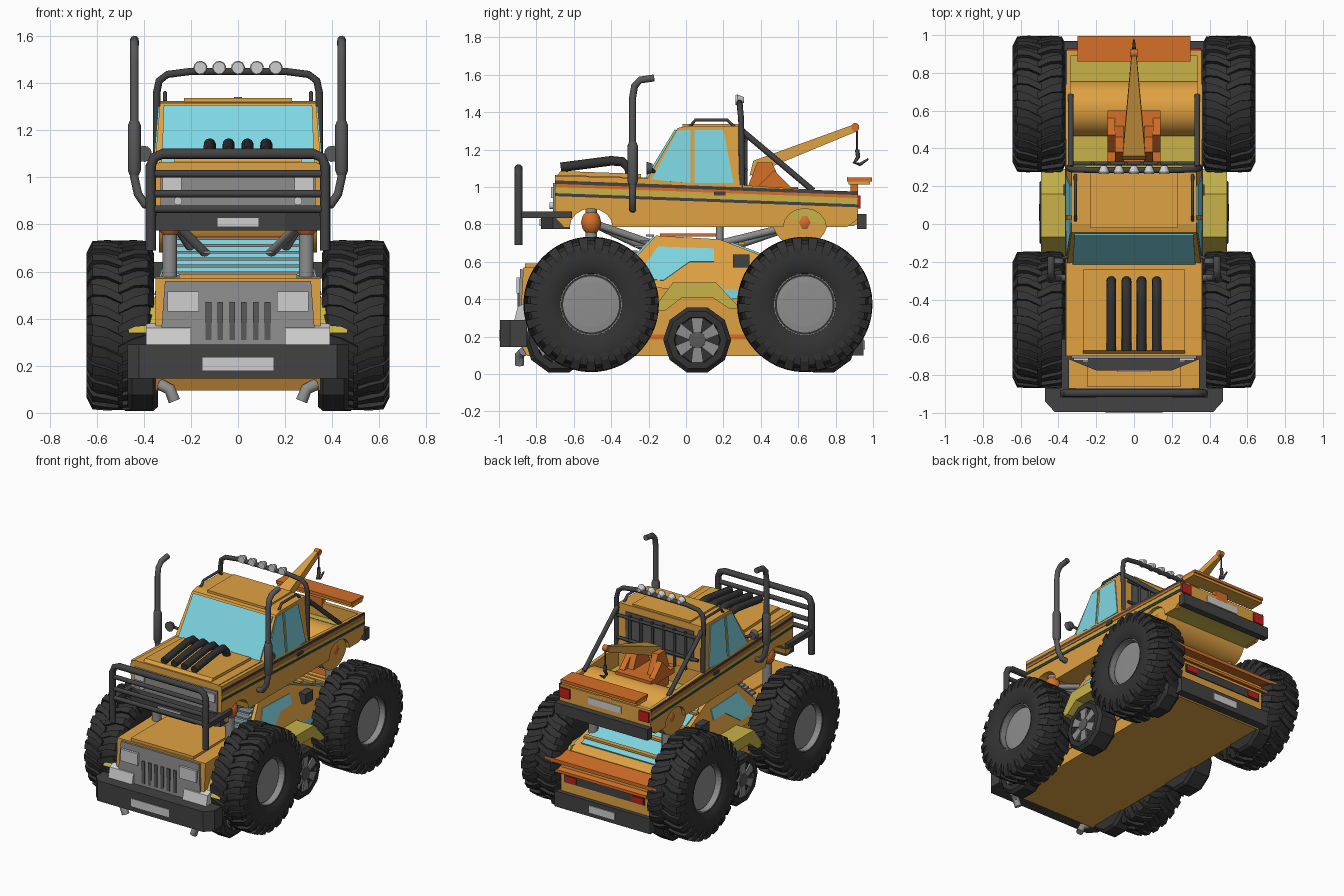
import bpy, bmesh, math
from mathutils import Vector as V

def mat(name, r, g, b):
    m = bpy.data.materials.new(name)
    m.diffuse_color = (r, g, b, 1)
    return m

YEL = mat("amber_paint", .74, .36, .055)
ORA = mat("orange_paint", .66, .16, .022)
OLI = mat("mustard_paint", .58, .45, .065)
GLA = mat("cyan_glass", .21, .68, .77)
DRK = mat("dark_metal", .055, .055, .055)
TYR = mat("tyre_rubber", .032, .032, .032)
EXH = mat("pipe_grey", .10, .10, .10)
GRY = mat("mid_grey", .27, .27, .27)
LGT = mat("light_grey", .62, .62, .62)
RED = mat("red_lamp", .55, .013, .013)

def mesh(name, verts, faces, m, mirror=False, smooth=0):
    me = bpy.data.meshes.new(name)
    me.from_pydata([tuple(v) for v in verts], [], faces)
    bm = bmesh.new(); bm.from_mesh(me)
    bmesh.ops.recalc_face_normals(bm, faces=bm.faces)
    bm.to_mesh(me); bm.free()
    me.materials.append(m)
    if smooth:
        me.shade_smooth()
        me.set_sharp_from_angle(angle=math.radians(smooth))
    o = bpy.data.objects.new(name, me)
    bpy.context.collection.objects.link(o)
    if mirror:
        md = o.modifiers.new("mirror", 'MIRROR')
        md.use_mirror_merge = False
    return o

def loft(name, rings, m, mirror=False, smooth=0):
    n = len(rings[0]); v = [p for r in rings for p in r]
    f = [(k*n+i, k*n+(i+1) % n, (k+1)*n+(i+1) % n, (k+1)*n+i)
         for k in range(len(rings)-1) for i in range(n)]
    f += [tuple(range(n)), tuple(range(len(v)-n, len(v)))]
    return mesh(name, v, f, m, mirror, smooth)

def prism(name, pts, x0, x1, m, mirror=False):
    """Extrude a (y, z) profile along x; x0/x1 may depend on z."""
    g = lambda x, z: x(z) if callable(x) else x
    return loft(name, [[(g(x, z), y, z) for y, z in pts] for x in (x0, x1)], m, mirror)

def box(name, x0, x1, y0, y1, z0, z1, m, mirror=False):
    return prism(name, [(y0, z0), (y1, z0), (y1, z1), (y0, z1)], x0, x1, m, mirror)

def plate(name, pts, m, mirror=False, t=.006):
    p = [V(q) for q in pts]
    n = (p[1]-p[0]).cross(p[2]-p[0]).normalized()*t
    return loft(name, [[q-n for q in p], [q+n for q in p]], m, mirror)

def tube(name, path, r, m, mirror=False, n=10):
    p = [V(q) for q in path]; rings = []
    rr = r if isinstance(r, (list, tuple)) else [r]*len(p)
    for i, q in enumerate(p):
        t = (p[min(i+1, len(p)-1)]-p[max(i-1, 0)]).normalized()
        if i == 0:
            u = t.orthogonal().normalized()
        u = (u - t*u.dot(t)).normalized(); w = t.cross(u)
        rings.append([q+(u*math.cos(a)+w*math.sin(a))*rr[i] for a in [2*math.pi*k/n for k in range(n)]])
    return loft(name, rings, m, mirror, 40)

def lathe(name, prof, cy, cz, n, m, smooth=0):
    return loft(name, [[(x, cy+r*math.sin(2*math.pi*(k+.5)/n), cz+r*math.cos(2*math.pi*(k+.5)/n))
                        for k in range(n)] for x, r in prof], m, True, smooth)

def across(pts):   # path mirrored over x = 0
    return pts + [(-x, y, z) for x, y, z in reversed(pts)]

# Big wheels with slanted lugs
for nm, cy in (("front", -.507), ("rear", .635)):
    cz = .372
    lathe(nm+"_tyre", [(.57, .16), (.62, .165), (.64, .20), (.643, .27), (.625, .325), (.60, .342),
                       (.40, .342), (.375, .325), (.357, .27), (.36, .20), (.38, .16)], cy, cz, 36, TYR, 35)
    lathe(nm+"_rim", [(.40, .15), (.575, .15), (.578, .12), (.58, .05)], cy, cz, 36, GRY)
    lathe(nm+"_rim_ring", [(.565, .166), (.615, .166), (.615, .158), (.565, .158)], cy, cz, 36, GRY)
    v, f = [], []
    for side in (1, -1):
        for k in range(25):
            a0 = 2*math.pi*(k+(.5 if side < 0 else 0))/25
            b = len(v)
            for dx, ro, da, w in ((-.01, .36, 0, .05), (.06, .362, .10, .055), (.118, .358, .13, .07), (.144, .305, .13, .07)):
                for r, s in ((ro-.035, -1), (ro-.035, 1), (ro, 1), (ro, -1)):
                    a = a0+da+s*w
                    v.append((.50+side*dx, cy+r*math.sin(a), cz+r*math.cos(a)))
            for j in range(3):
                f += [(b+4*j+i, b+4*j+(i+1) % 4, b+4*j+4+(i+1) % 4, b+4*j+4+i) for i in range(4)]
            f += [(b, b+1, b+2, b+3), (b+12, b+13, b+14, b+15)]
    mesh(nm+"_tyre_lugs", v, f, TYR, True)
    # Axle, strut and orange ball joint
    tube(nm+"_axle", [(-.42, cy, cz), (.42, cy, cz)], .04, GRY)
    tube(nm+"_strut", [(.29, cy, .45), (.29, cy, .92)], .032, GRY, True)
    tube(nm+"_joint", [(.29, cy, .755), (.29, cy, .775), (.29, cy, .81), (.29, cy, .845), (.29, cy, .865)],
         [.03, .047, .056, .047, .03], ORA, True, 12)
    tube(nm+"_cross_tube", [(-.3, cy, .81), (.3, cy, .81)], .03, GRY)
    s = 1 if cy > 0 else -1
    for i, (xe, ze) in enumerate(((.20, .70), (.12, .66))):
        tube(nm+"_link_%d" % i, [(.27, cy, .81), (xe, s*.19, ze)], .02, GRY, True)

# Small wheels and flares of the lower car
for nm, cy, xo, s in (("mid", .06, .50, 1), ("front_small", -.68, .47, .8), ("rear_small", .735, .47, .8)):
    lathe(nm+"_wheel", [(.34, .12), (.34, .165), (.36, .182), (xo-.02, .182), (xo, .16), (xo, .125), (xo-.02, .12)],
          cy, .182, 10, TYR)
    lathe(nm+"_hub", [(xo-.03, .05), (xo+.002, .045), (xo+.004, .02)], cy, .182, 10, EXH)
    for k in range(6):
        a = math.pi*k/3; d = V((0, math.sin(a), math.cos(a))); e = V((0, d.z, -d.y)); c = V((xo-.008, cy, .182))
        plate(nm+"_spoke_%d" % k, [c+d*.03-e*.02, c+d*.03+e*.02, c+d*.118+e*.032, c+d*.118-e*.032], GRY, True)
    prism(nm+"_flare", [(cy+s*y, z) for y, z in ((-.24, .34), (-.13, .49), (.10, .49), (.23, .35), (.17, .35),
          (.08, .41), (-.08, .41), (-.17, .34))], .34, .36+(xo-.36)*.95, OLI, True)

# Lower car hull and cabin
prism("lower_hull", [(-.87, .57), (-.33, .58), (-.28, .49), (.85, .46), (.92, .41), (.92, .13), (.88, .095),
                     (-.85, .095), (-.885, .16), (-.885, .3)], -.35, .35, YEL)
box("lower_hood_panel", -.25, .25, -.86, -.34, .57, .59, YEL)
box("sill_stripe", .345, .356, -.6, .85, .185, .21, ORA, True)
cw = lambda z: .35-.07*(z-.5)/.24
prism("lower_cabin", [(-.33, .56), (-.30, .46), (.83, .45), (.80, .48), (.18, .72), (-.16, .74)],
      lambda z: -cw(z), cw, YEL)
plate("lower_windscreen", [(-.30, -.32, .58), (.30, -.32, .58), (.26, -.17, .735), (-.26, -.17, .735)], GLA)
for i in range(6):
    t = i/5; y, z = -.335+.15*t, .595+.145*t
    box("windscreen_louver_%d" % i, -.30+.03*t, .30-.03*t, y-.03, y+.015, z-.006, z+.006, GRY)
plate("lower_side_window", [(cw(z), y, z) for y, z in ((-.27, .51), (-.15, .68), (.15, .67), (.15, .60),
      (.02, .60), (-.12, .50))], GLA, True)
plate("lower_quarter_window", [(.353, .17, .47), (.353, .23, .40), (.353, .34, .40), (.353, .34, .465)], GLA, True)
plate("rear_hatch_glass", [(-.27, .24, .70), (.27, .24, .70), (.30, .76, .50), (-.30, .76, .50)], GLA)
for i in range(4):
    y = .28+.14*i
    box("hatch_slat_%d" % i, -.30, .30, y, y+.035, .69-.054*i, .705-.054*i, YEL)
box("lower_roof_strip", -.25, .25, -.14, .16, .735, .75, ORA)
box("side_scoop", .30, .36, .25, .34, .57, .64, DRK, True)
tube("roof_leg", [(.27, .18, .50), (.25, .18, .80)], .02, GRY, True)

# Lower car front: grille, lamps, bumper
plate("lower_grille", [(-.33, -.888, .29), (.33, -.888, .29), (.31, -.878, .56), (-.31, -.878, .56)], GRY, t=.009)
for i in range(6):
    x = -.125+.05*i
    box("grille_slot_%d" % i, x-.012, x+.012, -.9, -.893, .31, .47, EXH)
box("lower_headlamp", .165, .30, -.905, -.885, .43, .515, LGT, True)
prism("front_side_lamp", [(-.92, .28), (-.86, .28), (-.86, .38), (-.90, .36)], .20, .39, LGT, True)
loft("lower_front_bumper", [[(-.47, -.85, z), (-.47, -.94, z), (-.42, -.995, z), (.42, -.995, z),
     (.47, -.94, z), (.47, -.85, z)] for z in (.145, .29)], DRK)
box("lower_front_plate", -.15, .15, -1, -.994, .18, .235, LGT)
tube("tow_loop", [(.33, -.87, .12), (.29, -.89, .10), (.27, -.89, .05)], .025, GRY, True)

# Lower car rear: wing, panel, bumper
prism("rear_wing", [(.84, .47), (.97, .45), (.97, .425), (.84, .44)], -.44, .44, ORA)
prism("rear_wing_lip", [(.86, .40), (.955, .37), (.955, .35), (.86, .38)], -.38, .38, ORA)
box("lower_rear_panel", -.32, .32, .915, .927, .28, .34, DRK)
box("lower_tail_lamp", .22, .31, .92, .932, .29, .33, RED, True)
box("lower_rear_bumper", -.38, .38, .89, .95, .10, .21, DRK)
box("lower_rear_plate", -.10, .10, .95, .956, .13, .18, LGT)

# Upper truck body with wheel arches
def arch(cy):
    return [(cy+.115*math.cos(math.pi*k/8), .785+.10*math.sin(math.pi*k/8)) for k in range(9)]
low = arch(-.507)+[(-.65, .785), (-.70, .84)]
prism("body_side", [(-.70, 1.06), (-.20, 1.045), (.30, 1.01), (.92, .97), (.92, .83), (.86, .785)]+arch(.635)+low,
      .335, .36, YEL, True)
prism("body_core", [(-.70, 1.065), (-.20, 1.05), (.29, 1.03), (.29, .785)]+low, -.335, .335, YEL)
prism("hood_panel", [(-.69, 1.06), (-.24, 1.05), (-.24, 1.07), (-.67, 1.085)], -.27, .27, YEL)
prism("bed_floor", [(.29, .87), (.90, .87), (.90, .79), (.84, .79)]+arch(.635)+[(.29, .79)], -.335, .335, OLI)
tube("bed_arch_tub", [(-.335, .61, .83), (.335, .61, .83)], .15, YEL, n=28)
box("tailgate", -.335, .335, .89, .92, .80, .97, YEL)
for nm, a, b, m in (("upper_dark", 0, .018, DRK), ("orange", .018, .034, ORA), ("mustard", .04, .065, OLI),
                    ("lower_dark", .068, .084, DRK)):
    prism("stripe_"+nm, [(-.70, 1.035-a), (.92, .975-a), (.92, .975-b), (-.70, 1.035-b)], .355, .364, m, True)

# Cab
hw = lambda z: .355-.025*(z-1.03)/.30
prism("cab", [(-.215, 1.03), (-.045, 1.315), (.0, 1.325), (.29, 1.325), (.30, 1.0)], lambda z: -hw(z), hw, YEL)
box("roof_crown", -.23, .23, -.02, .28, 1.32, 1.337, YEL)
plate("windscreen", [(-.325, -.215, 1.04), (.325, -.215, 1.04), (.315, -.055, 1.305), (-.315, -.055, 1.305)], GLA)
for nm, w in (("vent", ((-.185, 1.04), (-.045, 1.30), (.025, 1.305), (.025, 1.02))),
              ("door", ((.045, 1.02), (.045, 1.305), (.20, 1.305), (.255, 1.02)))):
    plate(nm+"_window", [(hw(z), y, z) for y, z in w], GLA, True)
box("door_handle", .355, .372, .15, .21, .955, .975, DRK, True)
box("rear_window_recess", -.27, .27, .296, .303, 1.06, 1.28, EXH)
for i in range(6):
    x = -.22+.088*i
    tube("rack_bar_%d" % i, [(x, .32, 1.0), (x, .32, 1.27)], .01, DRK)
for z in (1.09, 1.25):
    tube("rack_rail", [(-.32, .32, z), (.32, .32, z)], .011, DRK)
tube("roof_rail", [(.31, .02, 1.32), (.31, .05, 1.358), (.31, .22, 1.358), (.31, .26, 1.32)], .009, DRK, True)
tube("mirror_arm", [(.34, -.17, 1.08), (.40, -.19, 1.10)], .01, DRK, True)
tube("mirror", [(.40, -.21, 1.10), (.40, -.18, 1.10)], [.035, .025], EXH, True)

# Roll bar with lamps
tube("roll_bar", across([(.345, .30, .99), (.345, .295, 1.36), (.335, .29, 1.41), (.30, .288, 1.437), (.2, .286, 1.45)]), .016, DRK)
tube("roll_brace", [(.335, .30, 1.30), (.335, .68, .98)], .016, DRK, True)
for i in range(5):
    x = -.16+.08*i
    tube("roof_lamp_%d" % i, [(x, .265, 1.465), (x, .275, 1.465), (x, .31, 1.465)], [.026, .03, .015], LGT)

# Hood intake pipes and exhaust stacks
for i in range(4):
    x = -.12+.08*i
    tube("intake_pipe_%d" % i, [(x, -.67, 1.105), (x, -.40, 1.14), (x, -.34, 1.135), (x, -.305, 1.10), (x, -.30, 1.05)], .026, TYR)
tube("exhaust_stack", [(.35, -.285, .88), (.395, -.285, .885), (.425, -.285, .93), (.44, -.285, 1.0), (.44, -.285, 1.48),
     (.44, -.275, 1.54), (.44, -.245, 1.572), (.44, -.17, 1.583)], .019, EXH, True)
tube("exhaust_muffler", [(.44, -.285, 1.01), (.44, -.285, 1.03), (.44, -.285, 1.22), (.44, -.285, 1.24)], [.02, .028, .028, .02], EXH, True)

# Upper front: grille, lamps, bumper, bull bar
box("upper_grille", -.33, .33, -.712, -.70, .87, 1.02, GRY)
box("upper_headlamp", .24, .32, -.722, -.70, .94, 1.0, LGT, True)
tube("fog_lamp", [(.255, -.73, .90), (.255, -.70, .90)], .018, LGT, True)
loft("upper_bumper", [[(-.36, -.62, z), (-.36, -.71, z), (-.2, -.775, z), (.2, -.775, z), (.36, -.71, z), (.36, -.62, z)]
     for z in (.775, .87)], DRK)
box("upper_front_plate", -.09, .09, -.783, -.774, .79, .83, LGT)
tube("bull_bar_frame", across([(.37, -.895, .69), (.37, -.895, 1.05), (.355, -.895, 1.085), (.32, -.895, 1.10)]), .022, DRK)
for z in (1.015, .93, .865):
    tube("bull_bar_rail", [(-.36, -.895, z), (.36, -.895, z)], .016, DRK)
box("bull_bar_arm", .345, .385, -.90, -.61, .835, .87, DRK, True)

# Upper rear: lamps and bumper
box("tail_lamp", .275, .355, .915, .932, .885, .955, RED, True)
box("upper_rear_plate", -.13, .13, .918, .926, .89, .94, LGT)
box("upper_rear_bumper", -.37, .37, .915, .965, .775, .855, DRK)

# Tow crane
prism("crane_leg", [(.34, .87), (.62, .87), (.52, 1.0), (.46, 1.13), (.38, 1.13), (.33, 1.0)], .055, .10, ORA, True)
box("crane_base", -.14, .14, .33, .60, .96, 1.0, ORA)
prism("crane_foot", [(.36, .98), (.58, .98), (.47, 1.09)], .10, .14, ORA, True)
loft("crane_boom", [[(-.065, .34, 1.06), (.065, .34, 1.06), (.06, .36, 1.14), (-.06, .36, 1.14)],
                    [(-.012, .92, 1.30), (.012, .92, 1.30), (.012, .90, 1.335), (-.012, .90, 1.335)]], YEL)
tube("boom_pulley", [(-.018, .905, 1.32), (.018, .905, 1.32)], .022, ORA, n=12)
tube("hook_cable", [(0, .915, 1.31), (0, .915, 1.19)], .005, DRK)
tube("hook", [(0, .915, 1.20), (0, .92, 1.16), (0, .90, 1.13), (0, .93, 1.12), (0, .975, 1.15)], [.012, .012, .01, .01, .005], DRK)
prism("wheel_lift_plate", [(.86, 1.03), (.995, 1.03), (.995, 1.05), (.86, 1.052)], -.30, .30, ORA)
box("wheel_lift_beam", -.30, .30, .87, .985, 1.012, 1.032, YEL)
box("wheel_lift_post", -.05, .05, .88, .92, .93, 1.02, ORA)
